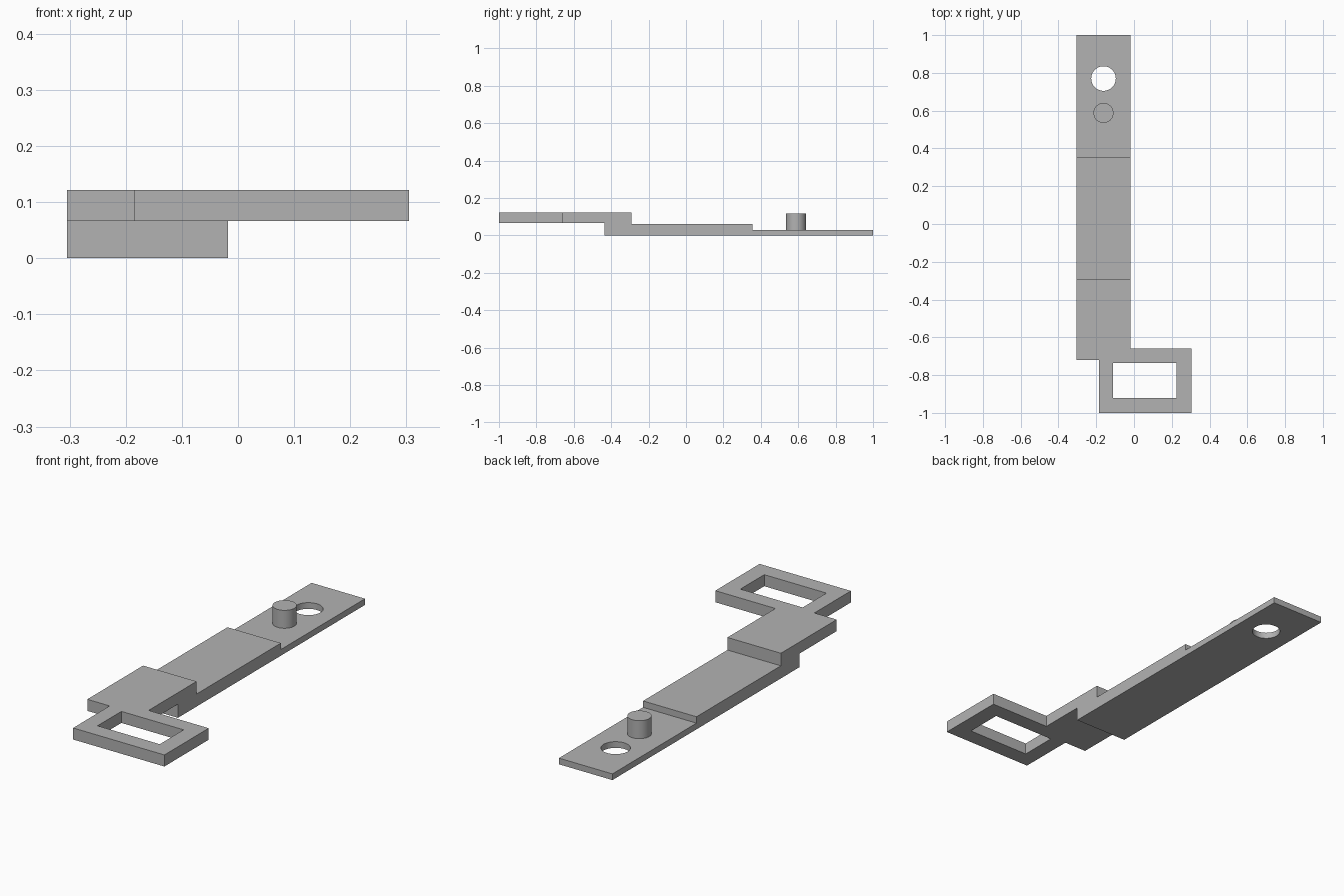
import bpy, bmesh
from mathutils import Matrix

cube = bpy.data.objects.get("Cube")
if cube:
    bpy.data.objects.remove(cube, do_unlink=True)

grey = bpy.data.materials.new("plain grey")
grey.use_nodes = True
grey.diffuse_color = (0.448, 0.448, 0.448, 1)
grey.node_tree.nodes["Principled BSDF"].inputs["Base Color"].default_value = grey.diffuse_color

LEFT, RIGHT = -0.305, -0.018       # sides of the long bar
MID = (LEFT + RIGHT) / 2
FLOOR, TOP = 0.066, 0.122          # underside and top of the raised plate


def add_object(name, bm):
    bmesh.ops.recalc_face_normals(bm, faces=bm.faces[:])
    mesh = bpy.data.meshes.new(name)
    bm.to_mesh(mesh)
    bm.free()
    mesh.materials.append(grey)
    obj = bpy.data.objects.new(name, mesh)
    bpy.context.collection.objects.link(obj)
    return obj


def prism(name, outline, offset):
    """Extrude a closed 3D outline by an offset vector."""
    bm = bmesh.new()
    face = bm.faces.new([bm.verts.new(p) for p in outline])
    result = bmesh.ops.extrude_face_region(bm, geom=[face], use_keep_orig=True)
    verts = [g for g in result["geom"] if isinstance(g, bmesh.types.BMVert)]
    bmesh.ops.translate(bm, vec=offset, verts=verts)
    return add_object(name, bm)


def cylinder(name, y, radius, low, high):
    bm = bmesh.new()
    bmesh.ops.create_cone(bm, cap_ends=True, segments=48, radius1=radius, radius2=radius,
                          depth=high - low, matrix=Matrix.Translation((MID, y, (low + high) / 2)))
    return add_object(name, bm)


def combine(target, tool, operation):
    """Apply a boolean and discard the tool object."""
    tool.hide_render = True
    mod = target.modifiers.new(operation, "BOOLEAN")
    mod.operation, mod.solver, mod.object = operation, "EXACT", tool
    bpy.context.view_layer.objects.active = target
    bpy.ops.object.modifier_apply(modifier=mod.name)
    bpy.data.objects.remove(tool, do_unlink=True)


# Stepped bar, drawn from the side and extruded across its width
side = [(-0.435, 0), (1, 0), (1, 0.03), (0.355, 0.03), (0.355, 0.061),
        (-0.292, 0.061), (-0.292, FLOOR), (-0.435, FLOOR)]
bar = prism("stepped_bar", [(LEFT, y, z) for y, z in side], (RIGHT - LEFT, 0, 0))

# Raised plate with the offset frame at the front
plan = [(LEFT, -0.292), (LEFT, -0.72), (-0.185, -0.72), (-0.185, -1),
        (0.305, -1), (0.305, -0.66), (RIGHT, -0.66), (RIGHT, -0.292)]
plate = prism("frame_plate", [(x, y, FLOOR) for x, y in plan], (0, 0, TOP - FLOOR))

# Rectangular window through the frame
window = [(-0.11, -0.92), (0.224, -0.92), (0.224, -0.737), (-0.11, -0.737)]
combine(plate, prism("window_cutter", [(x, y, 0) for x, y in window], (0, 0, 0.3)), "DIFFERENCE")

# Round hole near the thin end
combine(bar, cylinder("hole_cutter", 0.77, 0.065, -0.1, 0.2), "DIFFERENCE")

# Upright peg on the thin end
peg = cylinder("peg", 0.588, 0.053, 0.03, 0.117)

# Smooth the round walls, keep the edges sharp
for obj in (bar, plate, peg):
    bpy.ops.object.select_all(action="DESELECT")
    obj.select_set(True)
    bpy.context.view_layer.objects.active = obj
    bpy.ops.object.shade_smooth_by_angle()
